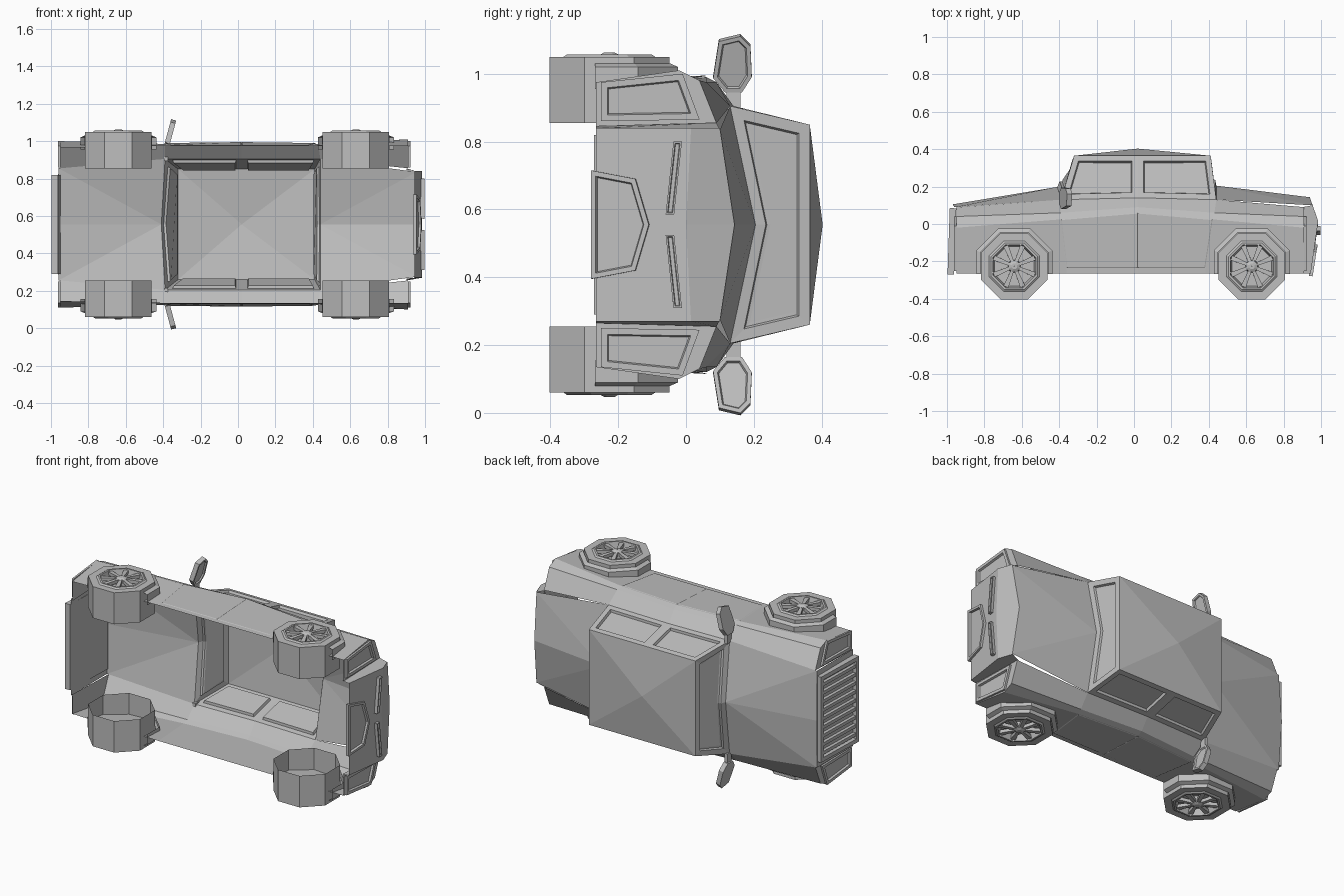
import bpy, bmesh, math
from mathutils import Vector

if "Cube" in bpy.data.objects:
    bpy.data.objects.remove(bpy.data.objects["Cube"])

MIDDLE = 0.555
paint = bpy.data.materials.new("plain grey")
paint.use_nodes = True
grey = (0.52, 0.52, 0.52, 1)
paint.diffuse_color = grey
paint.node_tree.nodes["Principled BSDF"].inputs["Base Color"].default_value = grey


def place(along, height, across):
    """The car lies on its side: length is x, its height is y, its width is z."""
    return Vector((along, height, across + MIDDLE))


def finish(name, bm):
    mesh = bpy.data.meshes.new(name)
    bm.to_mesh(mesh)
    bm.free()
    mesh.materials.append(paint)
    bpy.context.collection.objects.link(bpy.data.objects.new(name, mesh))


def orient(bm, centre):
    """Make an open shell face away from its centre."""
    bmesh.ops.recalc_face_normals(bm, faces=bm.faces[:])
    bm.normal_update()
    total = sum(f.normal.dot(f.calc_center_median() - centre) * f.calc_area() for f in bm.faces)
    if total < 0:
        bmesh.ops.reverse_faces(bm, faces=bm.faces[:])


def loft(name, rows, centre, closed=False):
    bm = bmesh.new()
    grid = [[bm.verts.new(p) for p in row] for row in rows]
    count = len(rows[0])
    for a, b in zip(grid, grid[1:]):
        for i in range(count if closed else count - 1):
            j = (i + 1) % count
            bm.faces.new((a[i], a[j], b[j], b[i]))
    orient(bm, centre)
    finish(name, bm)


def fan(name, apex, rim, closed=False):
    bm = bmesh.new()
    top = bm.verts.new(place(*apex))
    ring = [bm.verts.new(place(*p)) for p in rim]
    if closed:
        ring.append(ring[0])
    for a, b in zip(ring, ring[1:]):
        bm.faces.new((top, a, b))
    orient(bm, place(0, -1, 0))
    finish(name, bm)


def panel(name, outline, out, steps=(), back=0):
    """A plate facing 'out', with optional skirt depth and stepped insets."""
    bm = bmesh.new()
    face = bm.faces.new([bm.verts.new(place(*p)) for p in outline])
    face.normal_update()
    if face.normal.dot(Vector(out)) < 0:
        face.normal_flip()
    bm.normal_update()
    if back:
        front = list(face.verts)
        rear = [bm.verts.new(v.co - face.normal * back) for v in front]
        for i in range(len(front)):
            j = (i + 1) % len(front)
            bm.faces.new((front[j], front[i], rear[i], rear[j]))
        bm.faces.new(rear[::-1])
        bm.normal_update()
    for thickness, depth in steps:
        bmesh.ops.inset_individual(bm, faces=[face], thickness=thickness,
                                   depth=depth, use_even_offset=True)
        bm.normal_update()
    finish(name, bm)


def both(points):
    """Add the mirrored half to a half outline."""
    return points + [(x, h, -w) for x, h, w in reversed(points) if w]


FRONT, REAR = (-1, 0, 0), (1, 0, 0)
GLASS = ((0.03, 0), (0.005, -0.015), (0.012, 0))
LAMP = ((0.018, 0), (0.004, -0.012), (0.012, 0))
CORE = place(0, -0.1, 0)

# Body side stations: sill, wide crease, shoulder, belt
STATIONS = [
    [(-0.95, -0.265, 0.41), (-0.95, -0.02, 0.445), (-0.95, 0.04, 0.42), (-0.95, 0.09, 0.3)],
    [(-0.36, -0.265, 0.42), (-0.39, 0.025, 0.43), (-0.39, 0.06, 0.42), (-0.39, 0.13, 0.35)],
    [(0.02, -0.265, 0.42), (0.02, 0.06, 0.435), (0.02, 0.09, 0.42), (0.02, 0.14, 0.35)],
    [(0.38, -0.265, 0.42), (0.42, 0.025, 0.43), (0.43, 0.06, 0.42), (0.44, 0.13, 0.35)],
    [(0.91, -0.265, 0.42), (0.91, -0.02, 0.455), (0.91, 0.04, 0.425), (0.91, 0.09, 0.3)],
]
ROOF_H, ROOF_W = 0.365, 0.295
ROOF_X = (-0.32, 0.02, 0.41)


def flip(points, s):
    return [(x, h, w * s) for x, h, w in points]


for side, s in (("left", 1), ("right", -1)):
    outward = (0, 0, s)
    loft(side + "_body_side", [[place(*p) for p in flip(st, s)] for st in STATIONS], CORE)

    # Doors and side windows
    for k, part in ((1, "front"), (2, "rear")):
        a, b = STATIONS[k], STATIONS[k + 1]
        glass = [a[3], b[3], (ROOF_X[k], ROOF_H, ROOF_W), (ROOF_X[k - 1], ROOF_H, ROOF_W)]
        panel(f"{side}_{part}_window", flip(glass, s), outward, GLASS)
        door = [a[0], b[0], b[1], a[1]]
        door = [(x, max(h, -0.235), w + 0.003) for x, h, w in door]
        panel(f"{side}_{part}_door", flip(door, s), outward, ((0.004, 0.002),))

    # Fender ends with lamps
    for part, station, d in (("front", STATIONS[0], -1), ("rear", STATIONS[-1], 1)):
        x = station[0][0]
        panel(f"{side}_{part}_fender_end", flip([(x, -0.265, 0.29)] + station, s), (d, 0, 0))
        lx = x + 0.012 * d
        lamp = [(lx, -0.25, 0.305), (lx, -0.25, 0.42), (lx, -0.01, 0.445), (lx, 0.04, 0.31)]
        panel(f"{side}_{part}_lamp", flip(lamp, s), (d, 0, 0), LAMP, 0.012)

    # Step between the rear fender and the protruding tail
    panel(side + "_tail_wall", flip([(0.9, -0.265, 0.29), (0.945, -0.265, 0.285), (0.985, 0.015, 0.285),
                                     (0.955, 0.1, 0.28), (0.9, 0.09, 0.3)], s), outward)

    # Slim tail lamps on the boot
    slim = [(0.996, -0.06, 0.03), (0.996, -0.035, 0.03), (0.998, -0.012, 0.245), (0.998, -0.037, 0.245)]
    panel(side + "_slim_tail_lamp", flip(slim, s), REAR, ((0.005, 0), (0.002, -0.008)), 0.02)

    # Door mirror
    shape = [(0.097, 0.54), (0.16, 0.555), (0.19, 0.525), (0.194, 0.435),
             (0.165, 0.39), (0.115, 0.39), (0.08, 0.432)]
    head = [(-0.375 + (w - 0.39) * 0.27, h, w) for h, w in shape]
    panel(side + "_mirror", flip(head, s), REAR, ((0.012, 0), (0.004, -0.008)), 0.028)
    stem = [(-0.375, 0.12, 0.34), (-0.375, 0.16, 0.34), (-0.375, 0.16, 0.4), (-0.375, 0.12, 0.4)]
    panel(side + "_mirror_stem", flip(stem, s), REAR, (), 0.02)

    for part, cx in (("front", -0.64), ("rear", 0.63)):
        ch = -0.226
        hub = place(cx, ch, 0.35 * s)

        def ring(radius, across, turns=range(8)):
            r = radius / math.cos(math.pi / 8)
            return [place(cx + r * math.cos((t + 0.5) * math.pi / 4),
                          ch + r * math.sin((t + 0.5) * math.pi / 4), across * s) for t in turns]

        # Octagonal tyre, open on the inside, and stepped rim
        profile = [(0.177, 0.3), (0.177, 0.495), (0.135, 0.495), (0.125, 0.502),
                   (0.115, 0.502), (0.105, 0.465), (0.001, 0.465)]
        loft(f"{side}_{part}_wheel", [ring(r, w) for r, w in profile], hub, True)
        loft(f"{side}_{part}_hub", [ring(r, w) for r, w in
                                    ((0.035, 0.46), (0.03, 0.5), (0.015, 0.508), (0.001, 0.508))], hub, True)

        # Tapered spokes
        for t in range(8):
            angle = (t + 0.5) * math.pi / 4
            c, n = math.cos(angle), math.sin(angle)
            corners = [(0.02, -0.008, 0.5), (0.118, -0.014, 0.495), (0.118, 0.014, 0.495), (0.02, 0.008, 0.5)]
            spoke = [(cx + r * c - q * n, ch + r * n + q * c, w * s) for r, q, w in corners]
            panel(f"{side}_{part}_spoke_{t}", spoke, outward, (), 0.02)

        # Wheel arch lip
        def arch(radius, across):
            ends = [place(cx + radius * e, -0.268, across * s) for e in (1, -1)]
            return [ends[0]] + ring(radius, across, range(4)) + [ends[1]]
        loft(f"{side}_{part}_arch", [arch(0.203, 0.4), arch(0.203, 0.465),
                                     arch(0.18, 0.475), arch(0.18, 0.4)], hub)

# Low pyramid roof
roof_rim = [(ROOF_X[i], ROOF_H, ROOF_W * s) for i, s in ((0, 1), (2, 1), (2, -1), (0, -1))]
fan("roof", (0.02, 0.403, 0), roof_rim, True)

# Windscreen and rear window with pointed lower edges
SCREEN = ((0.032, 0), (0.005, -0.012), (0.01, 0))
panel("windscreen", both([(-0.41, 0.198, 0), STATIONS[1][3], (ROOF_X[0], ROOF_H, ROOF_W)]), FRONT, SCREEN)
panel("rear_window", both([(0.44, 0.203, 0), STATIONS[3][3], (ROOF_X[2], ROOF_H, ROOF_W)]), REAR, SCREEN)

# Bonnet and boot lid fan out from the foot of each screen
fan("bonnet", (-0.41, 0.198, 0), [(-0.39, 0.13, 0.35), (-0.96, 0.09, 0.3), (-0.97, 0.105, 0),
                                  (-0.96, 0.09, -0.3), (-0.39, 0.13, -0.35)])
fan("boot_lid", (0.44, 0.205, 0), [(0.44, 0.13, 0.35), (0.955, 0.1, 0.28), (0.94, 0.143, 0),
                                   (0.955, 0.1, -0.28), (0.44, 0.13, -0.35)])

# Tail: sloped upper band and lower face
across_tail = (0.285, 0, -0.285)
loft("tail", [[place(0.94 if w == 0 else 0.955, 0.143 if w == 0 else 0.1, w) for w in across_tail],
              [place(0.985, 0.0 if w == 0 else 0.015, w) for w in across_tail],
              [place(0.945, -0.265, w) for w in across_tail]], CORE)
panel("number_plate_recess", both([(0.982, -0.11, 0), (0.975, -0.15, 0.135), (0.955, -0.28, 0.16)]),
      REAR, ((0.014, 0), (0.004, -0.012)), 0.02)

# Nose and grille with upright slats
panel("nose", both([(-0.97, 0.105, 0), (-0.96, 0.09, 0.3), (-0.96, -0.265, 0.3)]), FRONT)
panel("grille_frame", both([(-0.985, 0.085, 0.265), (-0.997, -0.27, 0.265)]), FRONT,
      ((0.025, 0), (0.004, -0.02)), 0.035)
for i in range(9):
    w = (i - 4) * 0.053
    slat = [(-0.986, 0.06, w - 0.01), (-0.986, 0.06, w + 0.01),
            (-0.995, -0.245, w + 0.01), (-0.995, -0.245, w - 0.01)]
    panel(f"grille_slat_{i}", slat, FRONT, (), 0.02)
